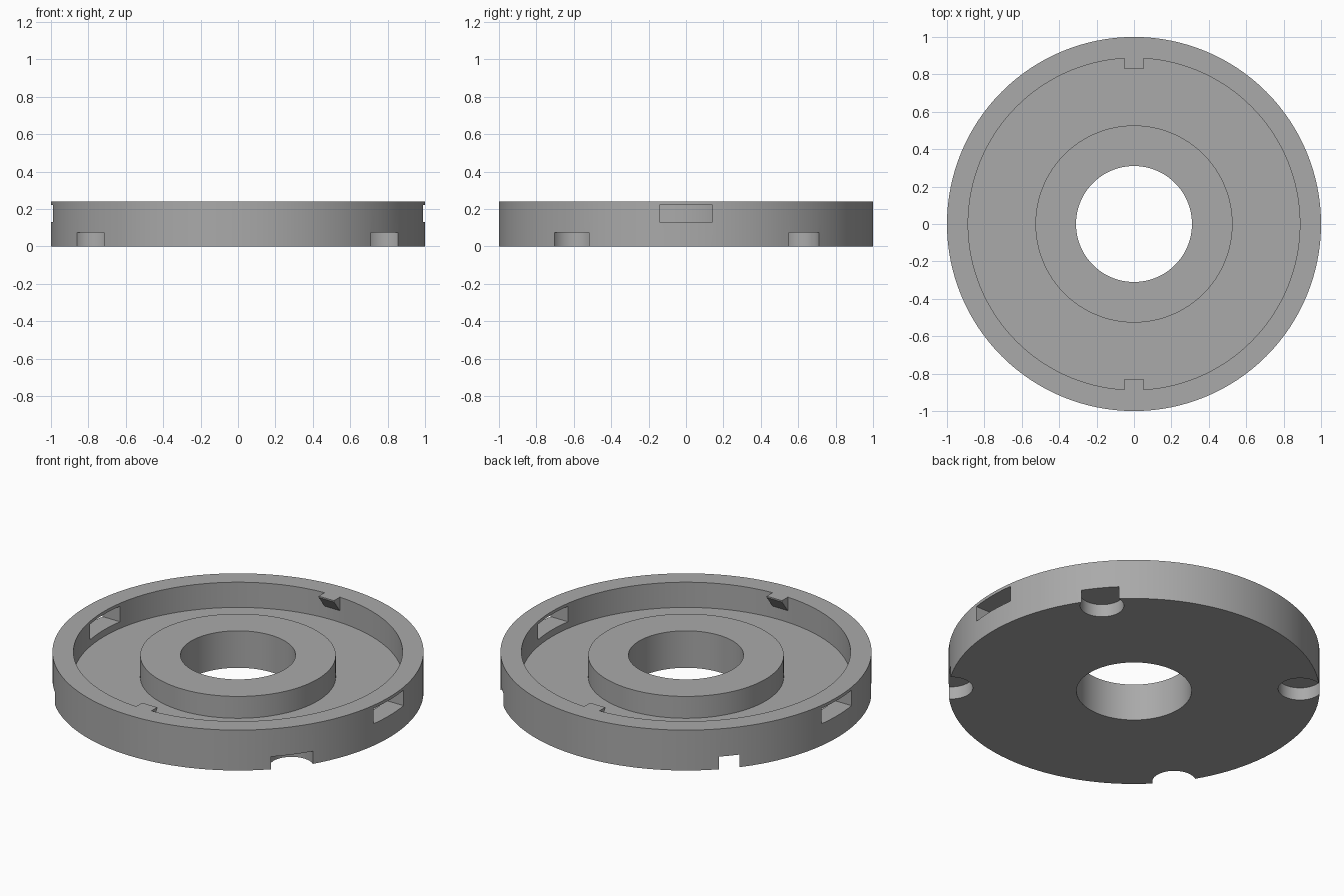
import bpy, bmesh, math
from mathutils import Matrix

cube = bpy.data.objects.get("Cube")
if cube:
    bpy.data.objects.remove(cube, do_unlink=True)

SIDES = 128
HEIGHT, FLOOR, HUB_TOP = 0.24, 0.09, 0.22
RIM_IN, HUB_R, BORE_R = 0.887, 0.527, 0.31

grey = bpy.data.materials.new("plain grey")
grey.use_nodes = True
colour = (0.4, 0.4, 0.4, 1)
grey.diffuse_color = colour
grey.node_tree.nodes["Principled BSDF"].inputs["Base Color"].default_value = colour


def make_object(name, bm):
    bmesh.ops.recalc_face_normals(bm, faces=bm.faces)
    mesh = bpy.data.meshes.new(name)
    bm.to_mesh(mesh)
    bm.free()
    mesh.materials.append(grey)
    obj = bpy.data.objects.new(name, mesh)
    bpy.context.collection.objects.link(obj)
    return obj


def lathe(name, profile):
    """Revolve a closed (radius, height) profile about z."""
    bm = bmesh.new()
    verts = [bm.verts.new((r, 0, z)) for r, z in profile]
    edges = [bm.edges.new((v, verts[i - 1])) for i, v in enumerate(verts)]
    bmesh.ops.spin(bm, geom=verts + edges, cent=(0, 0, 0), axis=(0, 0, 1),
                   angle=math.tau, steps=SIDES, use_merge=True)
    bmesh.ops.remove_doubles(bm, verts=bm.verts, dist=1e-5)
    return make_object(name, bm)


def box(name, size, centre):
    bm = bmesh.new()
    bmesh.ops.create_cube(bm, size=1, matrix=Matrix.Translation(centre) @ Matrix.Diagonal((*size, 1)))
    return make_object(name, bm)


def cylinder(name, radius, depth, centre):
    bm = bmesh.new()
    bmesh.ops.create_cone(bm, cap_ends=True, segments=64, radius1=radius, radius2=radius,
                          depth=depth, matrix=Matrix.Translation(centre))
    return make_object(name, bm)


def wedge(name, side):
    """Snap tab: flat top level with the rim, underside sloping to the wall."""
    bm = bmesh.new()
    profile = [(0.83, HEIGHT), (0.9, HEIGHT), (0.9, 0.15), (0.885, 0.16), (0.83, 0.232)]
    face = bm.faces.new([bm.verts.new((-0.05, side * y, z)) for y, z in profile])
    out = bmesh.ops.extrude_face_region(bm, geom=[face])
    moved = [v for v in out["geom"] if isinstance(v, bmesh.types.BMVert)]
    bmesh.ops.translate(bm, verts=moved, vec=(0.1, 0, 0))
    return make_object(name, bm)


def combine(target, tool, operation):
    mod = target.modifiers.new(operation.lower(), "BOOLEAN")
    mod.operation, mod.object, mod.solver = operation, tool, "EXACT"
    bpy.context.view_layer.objects.active = target
    bpy.ops.object.modifier_apply(modifier=mod.name)
    bpy.data.objects.remove(tool, do_unlink=True)


# Dish with raised rim, hub and central bore
dish = lathe("round_housing", [
    (BORE_R, 0), (1, 0), (1, HEIGHT), (RIM_IN, HEIGHT),
    (RIM_IN, FLOOR), (HUB_R, FLOOR), (HUB_R, HUB_TOP), (BORE_R, HUB_TOP)])

# Rectangular windows through the rim on both sides
for side in (-1, 1):
    combine(dish, box("window_cutter", (0.3, 0.284, 0.092), (side * 0.98, 0, 0.176)), "DIFFERENCE")

# Round recesses in the underside, breaking through the outer wall
for radius, degrees in ((0.937, 39.4), (0.895, 138.5), (1.0, 217.5), (0.987, -38)):
    a = math.radians(degrees)
    centre = (radius * math.cos(a), radius * math.sin(a), 0)
    combine(dish, cylinder("recess_cutter", 0.118, 0.15, centre), "DIFFERENCE")

# Snap tabs inside the rim, front and back
for side in (-1, 1):
    combine(dish, wedge("snap_tab", side), "UNION")

bpy.ops.object.select_all(action="DESELECT")
dish.select_set(True)
bpy.context.view_layer.objects.active = dish
bpy.ops.object.shade_smooth_by_angle(angle=math.radians(30))
